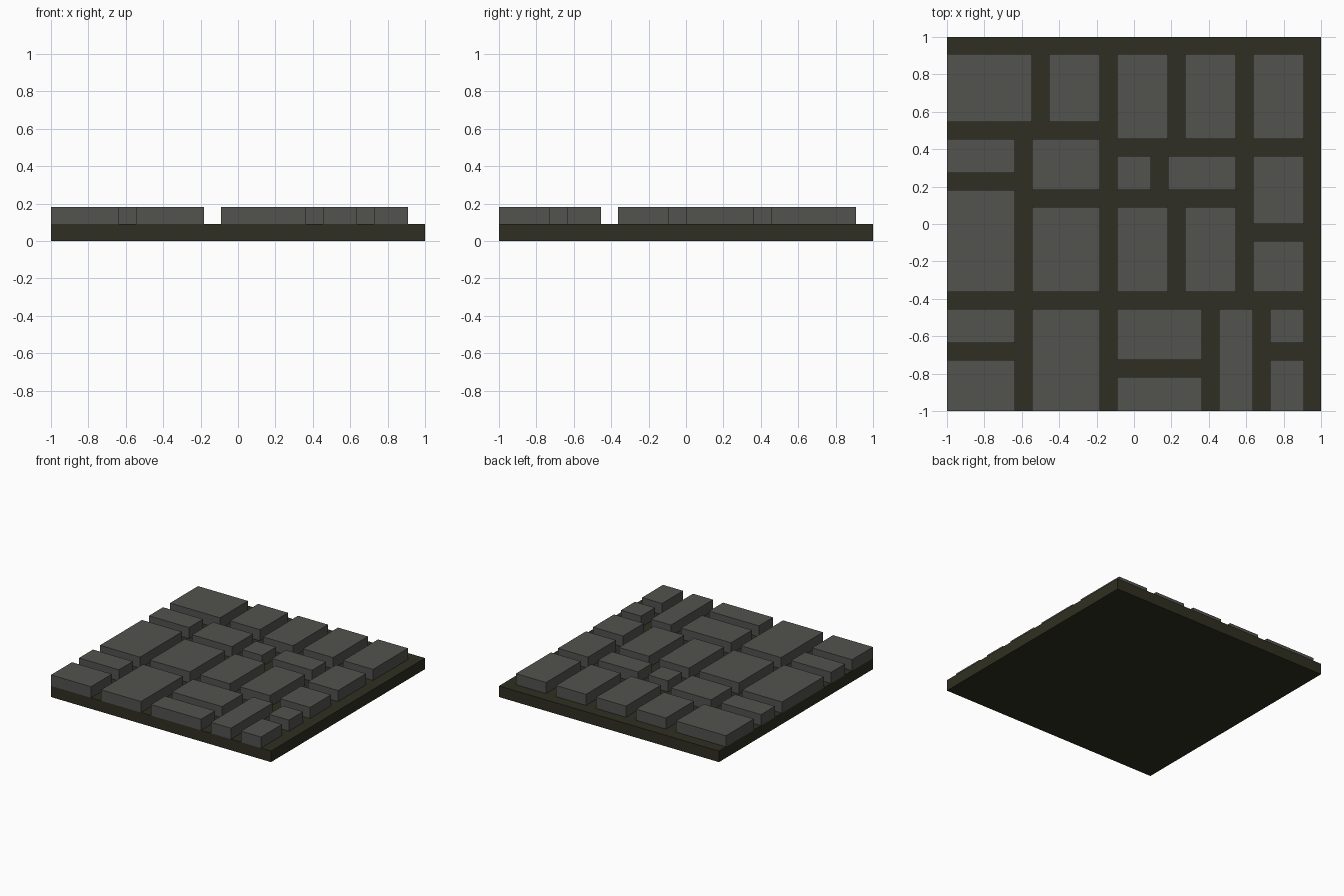
import bpy
import bmesh
from mathutils import Matrix, Vector

UNIT = 1 / 11  # module shared by slab thickness, joints and stones

# Stones as column, row, width, depth, counted in modules from the front right corner
STONES = [
    # front courses
    (0, 0, 4, 3), (5, 0, 4, 6), (10, 0, 5, 2), (16, 0, 2, 6), (19, 0, 2, 3),
    (0, 4, 4, 2), (10, 3, 5, 3), (19, 4, 2, 2),
    # middle courses
    (0, 7, 4, 6), (5, 7, 4, 5), (10, 7, 3, 5), (14, 7, 3, 5), (18, 7, 3, 3),
    (0, 14, 4, 2), (5, 13, 4, 3), (10, 13, 2, 2), (13, 13, 4, 2), (18, 11, 3, 4),
    # back course
    (0, 17, 5, 4), (6, 17, 3, 4), (10, 16, 3, 5), (14, 16, 3, 5), (18, 16, 3, 5),
]


def make_material(name, color):
    material = bpy.data.materials.new(name)
    material.use_nodes = True
    material.diffuse_color = color
    material.node_tree.nodes["Principled BSDF"].inputs["Base Color"].default_value = color
    return material


def make_block(name, corner, size, material):
    """Add a flat-faced box from its lowest corner and size, in modules."""
    size = Vector(size) * UNIT
    centre = Vector(corner) * UNIT + size / 2 - Vector((1, 1, 0))
    bm = bmesh.new()
    bmesh.ops.create_cube(bm, size=1, matrix=Matrix.Diagonal(size).to_4x4())
    mesh = bpy.data.meshes.new(name)
    bm.to_mesh(mesh)
    bm.free()
    mesh.materials.append(material)
    block = bpy.data.objects.new(name, mesh)
    block.location = centre
    bpy.context.scene.collection.objects.link(block)
    return block


default_cube = bpy.data.objects.get("Cube")
if default_cube:
    bpy.data.objects.remove(default_cube, do_unlink=True)

earth = make_material("dark earth", (0.028, 0.028, 0.016, 1))
stone = make_material("grey stone", (0.085, 0.085, 0.077, 1))

# Base slab
make_block("base_slab", (0, 0, 0), (22, 22, 1), earth)

# Paving stones standing one module above the slab
for number, (column, row, width, depth) in enumerate(STONES, 1):
    make_block(f"paving_stone_{number}", (column, row, 1), (width, depth, 1), stone)
